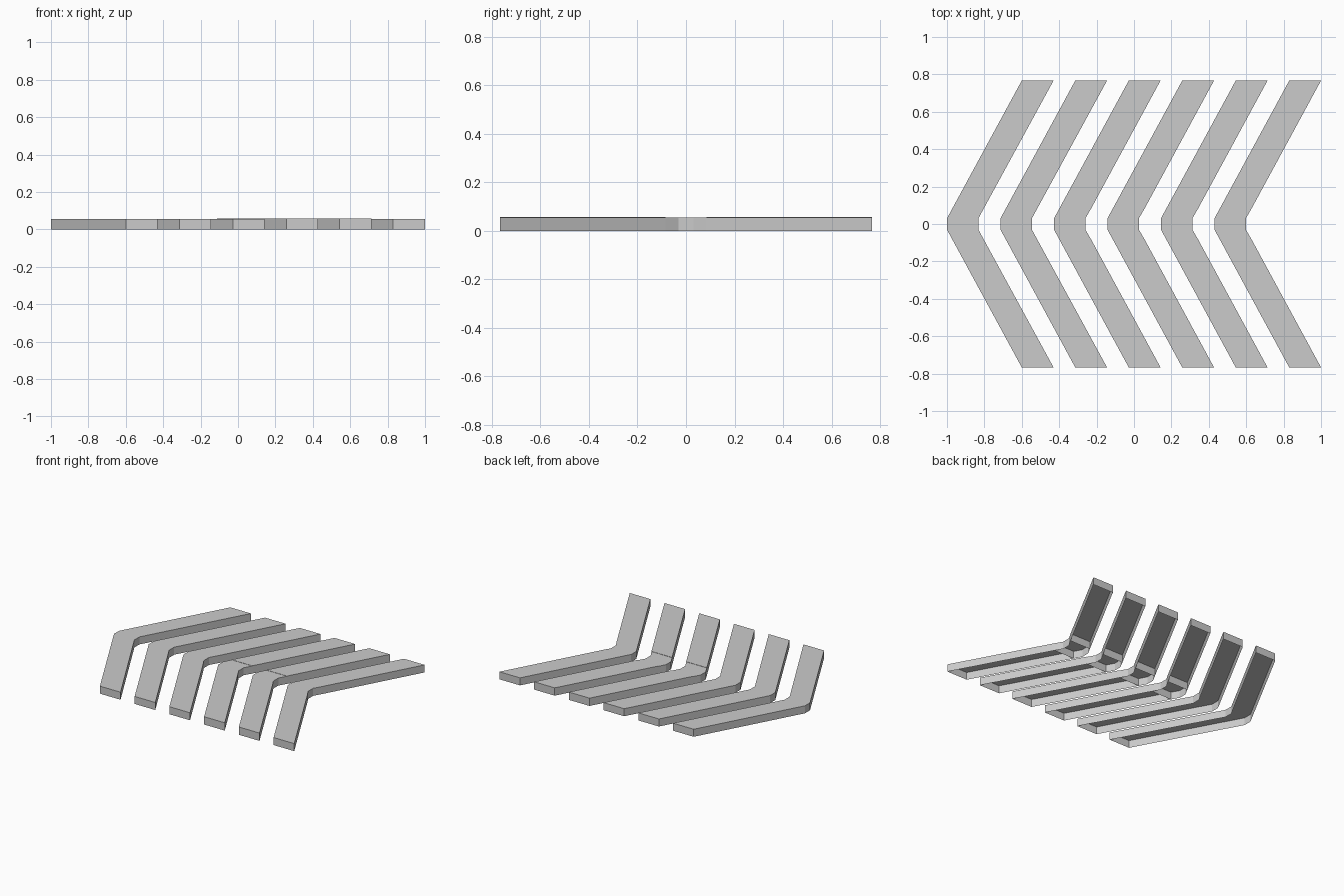
import bpy, bmesh

if "Cube" in bpy.data.objects:
    bpy.data.objects.remove(bpy.data.objects["Cube"])

PITCH = 0.286
HALF = 0.767      # half width in y
SEAM = 0.085      # y where the arms meet the bend piece


def shell(name, outline, height, dx):
    """Open-bottomed shell: a flat top with side walls down to z = 0."""
    bm = bmesh.new()
    low = [bm.verts.new((x + dx, y, 0)) for x, y in outline]
    high = [bm.verts.new((x + dx, y, height)) for x, y in outline]
    bm.faces.new(high)
    n = len(outline)
    for i in range(n):
        j = (i + 1) % n
        bm.faces.new((low[i], low[j], high[j], high[i]))
    mesh = bpy.data.meshes.new(name)
    bm.to_mesh(mesh)
    bm.free()
    obj = bpy.data.objects.new(name, mesh)
    bpy.context.collection.objects.link(obj)


# Counter-clockwise outlines, seen from above
tip = [(-1.0, 0.03), (-1.0, -0.03)]
notch = [(-0.832, -0.03), (-0.832, 0.03)]
seam_out, seam_in = -0.97, -0.80
end_out, end_in = -0.60, -0.43

whole = tip + [(end_out, -HALF), (end_in, -HALF)] + notch + [(end_in, HALF), (end_out, HALF)]
bend = tip + [(seam_out, -SEAM), (seam_in, -SEAM)] + notch + [(seam_in, SEAM), (seam_out, SEAM)]
front_arm = [(seam_out, -SEAM), (end_out, -HALF), (end_in, -HALF), (seam_in, -SEAM)]
back_arm = [(x, -y) for x, y in reversed(front_arm)]

for i in range(6):
    dx = i * PITCH
    if i < 2:
        # One-piece chevrons
        shell(f"chevron_{i + 1}", whole, 0.056, dx)
    else:
        # Chevrons made of a bend and two arms
        shell(f"bend_{i + 1}", bend, 0.056, dx)
        top = 0.058 if i in (3, 4) else 0.056
        shell(f"front_arm_{i + 1}", front_arm, top, dx)
        shell(f"back_arm_{i + 1}", back_arm, top, dx)
